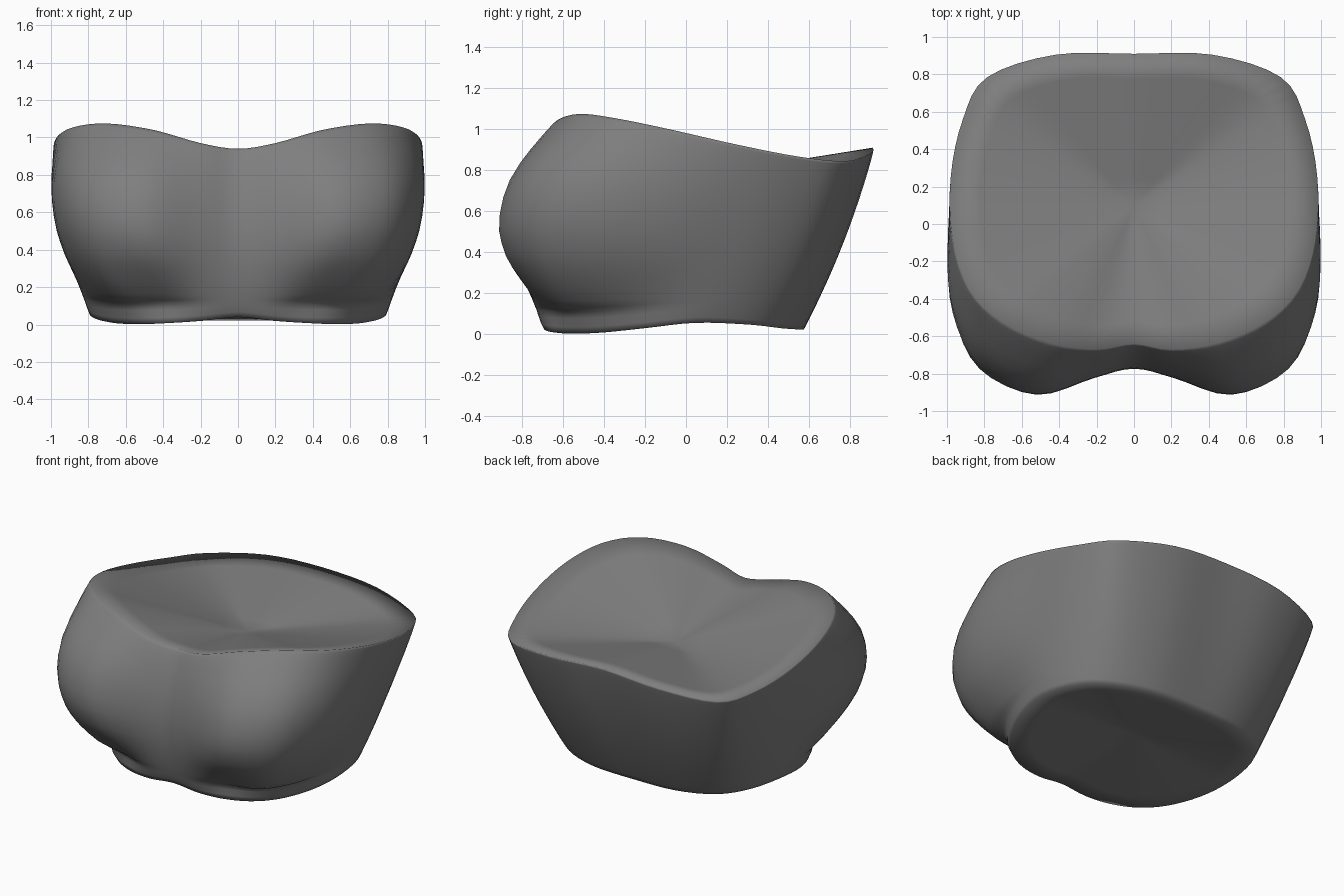
import bpy, bmesh, math
from mathutils import Vector

if "Cube" in bpy.data.objects:
    bpy.data.objects.remove(bpy.data.objects["Cube"])

# Right half of the lower and upper rims, front centre round to back centre
LOWER = [(0, -.695, .04), (.19, -.69, .02), (.37, -.645, .008), (.53, -.55, .002),
         (.66, -.40, .008), (.76, -.19, .03), (.79, .05, .055), (.715, .31, .046),
         (.56, .47, .028), (.31, .56, .022), (0, .575, .022)]
UPPER = [(0, -.64, .94), (.2, -.67, .97), (.45, -.635, 1.04), (.7, -.525, 1.075),
         (.88, -.35, 1.055), (.97, -.08, 1.0), (.98, .25, .925), (.915, .56, .865),
         (.785, .785, .845), (.42, .905, .885), (0, .91, .91)]
# Outward swell of each column, how much it is a rounded cup, and its low fullness
SWELL = [.105, .145, .295, .315, .215, .11, .035, .02, .025, .03, .03]
CUP = [0, .4, 1, 1, .85, .7, 0, 0, 0, 0, 0]
FULL = [1, 1, 1, .65, .75, 1.1, 1, 1, 1, 1, 1]
# Cup fullness up the wall, with the crease under it
PROFILE = [(0, 0), (.03, .01), (.07, .01), (.1, .03), (.118, .13), (.15, .26),
           (.21, .46), (.26, .62), (.31, .76), (.36, .87), (.42, .95), (.48, 1),
           (.56, .99), (.64, .93), (.72, .82), (.8, .64), (.86, .47), (.92, .28),
           (.96, .15), (.985, .06), (1, 0)]
STEPS = 4
CAP_RINGS = 6


def mirrored(values):
    """Carry half a loop of column values round the other side."""
    return values + values[-2:0:-1]


def full_loop(half):
    """Mirror a half rim into a closed loop."""
    pts = [Vector(p) for p in half]
    return pts + [Vector((-p.x, p.y, p.z)) for p in pts[-2:0:-1]]


def smooth_loop(pts):
    """Closed Catmull-Rom curve through the points."""
    n, out = len(pts), []
    for i in range(n):
        a, b, c, d = (pts[(i + k) % n] for k in (-1, 0, 1, 2))
        for j in range(STEPS):
            t = j / STEPS
            out.append(.5 * (2 * b + (c - a) * t + (2 * a - 5 * b + 4 * c - d) * t ** 2
                             + (3 * b - a - 3 * c + d) * t ** 3))
    return out


low, high = full_loop(LOWER), full_loop(UPPER)
swell, cup, full = mirrored(SWELL), mirrored(CUP), mirrored(FULL)
count = len(low)

bm = bmesh.new()


def add_ring(pts):
    return [bm.verts.new(p) for p in pts]


def bridge(r0, r1):
    n = len(r0)
    for i in range(n):
        j = (i + 1) % n
        bm.faces.new((r0[i], r0[j], r1[j], r1[i]))


# Side wall with the two rounded cups
wall = []
for s, f in PROFILE:
    row = []
    soft = math.sin(math.pi * s) ** .8 if 0 < s < 1 else 0
    for i in range(count):
        tangent = low[(i + 1) % count] - low[i - 1]
        outward = Vector((tangent.y, -tangent.x, 0)).normalized()
        bulge = f ** full[i] if s < .5 else f
        amount = soft + (bulge - soft) * cup[i]
        row.append(low[i].lerp(high[i], s) + outward * swell[i] * amount)
    wall.append(smooth_loop(row))
rings = [add_ring(r) for r in wall]
for r0, r1 in zip(rings, rings[1:]):
    bridge(r0, r1)


def add_cap(rim_ring, centre):
    """Close a rim with shrinking rings that meet in a centre point."""
    centre = Vector(centre)
    rim = [v.co.copy() for v in rim_ring]
    prev = rim_ring
    for k in range(1, CAP_RINGS):
        ring = add_ring([p.lerp(centre, k / CAP_RINGS) for p in rim])
        bridge(prev, ring)
        prev = ring
    tip = bm.verts.new(centre)
    for i in range(len(prev)):
        bm.faces.new((prev[i], prev[(i + 1) % len(prev)], tip))


# Dished top and slightly hollow underside
add_cap(rings[-1], (0, .1, .78))
add_cap(rings[0], (0, 0, .09))
bmesh.ops.recalc_face_normals(bm, faces=bm.faces)

mesh = bpy.data.meshes.new("strapless_top")
bm.to_mesh(mesh)
bm.free()
top = bpy.data.objects.new("strapless_top", mesh)
bpy.context.collection.objects.link(top)

grey = bpy.data.materials.new("mid_grey")
grey.diffuse_color = (.21, .21, .21, 1)
grey.use_nodes = True
grey.node_tree.nodes["Principled BSDF"].inputs["Base Color"].default_value = grey.diffuse_color
mesh.materials.append(grey)

bpy.context.view_layer.objects.active = top
top.select_set(True)
bpy.ops.object.shade_smooth()
